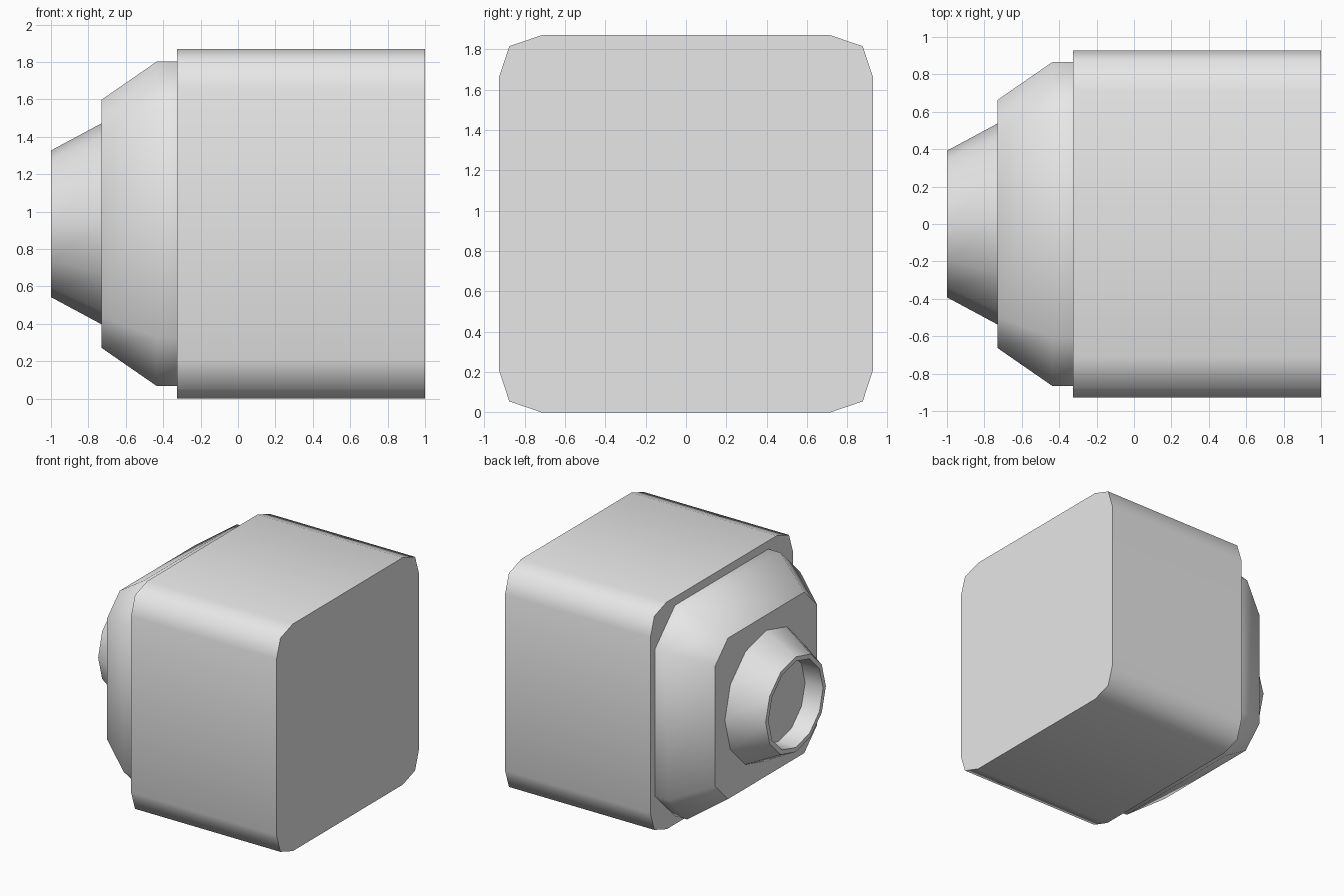
import bpy, bmesh, math

cube = bpy.data.objects.get("Cube")
if cube:
    bpy.data.objects.remove(cube, do_unlink=True)

CENTRE_Z = 0.935

grey = bpy.data.materials.new("light_grey")
grey.use_nodes = True
grey.diffuse_color = (0.8, 0.8, 0.8, 1)
grey.node_tree.nodes["Principled BSDF"].inputs["Base Color"].default_value = (0.8, 0.8, 0.8, 1)


def mirrored(quarter):
    """Mirror a corner outline into a full closed (y, z) loop."""
    top = quarter + [(-y, z) for y, z in reversed(quarter)]
    return top + [(-y, -z) for y, z in top]


def octagon(half, cut):
    return mirrored([(half, half - cut), (half - cut, half)])


def round_ring(radius, sides=12):
    steps = [2 * math.pi * i / sides for i in range(sides)]
    return [(radius * math.cos(a), radius * math.sin(a)) for a in steps]


def loft(name, sections, cap_start=False, sharp_rings=()):
    """Skin (x, outline) sections along x; the last section is capped."""
    bm = bmesh.new()
    rings = [[bm.verts.new((x, y, z + CENTRE_Z)) for y, z in outline]
             for x, outline in sections]
    n = len(rings[0])
    for a, b in zip(rings, rings[1:]):
        for i in range(n):
            j = (i + 1) % n
            bm.faces.new((a[i], a[j], b[j], b[i])).smooth = True
    caps = [rings[-1]] + ([rings[0]] if cap_start else [])
    for ring in caps:
        bm.faces.new(ring).smooth = False
    bmesh.ops.recalc_face_normals(bm, faces=bm.faces)
    # Keep rims and cap borders crisp
    for ring in caps + [rings[k] for k in sharp_rings]:
        for i in range(n):
            bm.edges.get((ring[i], ring[(i + 1) % n])).smooth = False
    mesh = bpy.data.meshes.new(name)
    bm.to_mesh(mesh)
    bm.free()
    mesh.materials.append(grey)
    obj = bpy.data.objects.new(name, mesh)
    bpy.context.collection.objects.link(obj)
    return obj


# Main block with rounded long edges
block = mirrored([(0.927, 0.725), (0.876, 0.88), (0.715, 0.935)])
loft("body", [(1.0, block), (-0.325, block)], cap_start=True)

# Tapered collar with cut corners
loft("collar", [(-0.325, octagon(0.867, 0.26)),
                (-0.435, octagon(0.867, 0.26)),
                (-0.73, octagon(0.663, 0.167))])

# Conical nozzle with a thin rim and a shallow recess
loft("nozzle", [(-0.73, round_ring(0.537)),
                (-1.0, round_ring(0.392)),
                (-1.0, round_ring(0.355)),
                (-0.84, round_ring(0.35))], sharp_rings=(1, 2))
